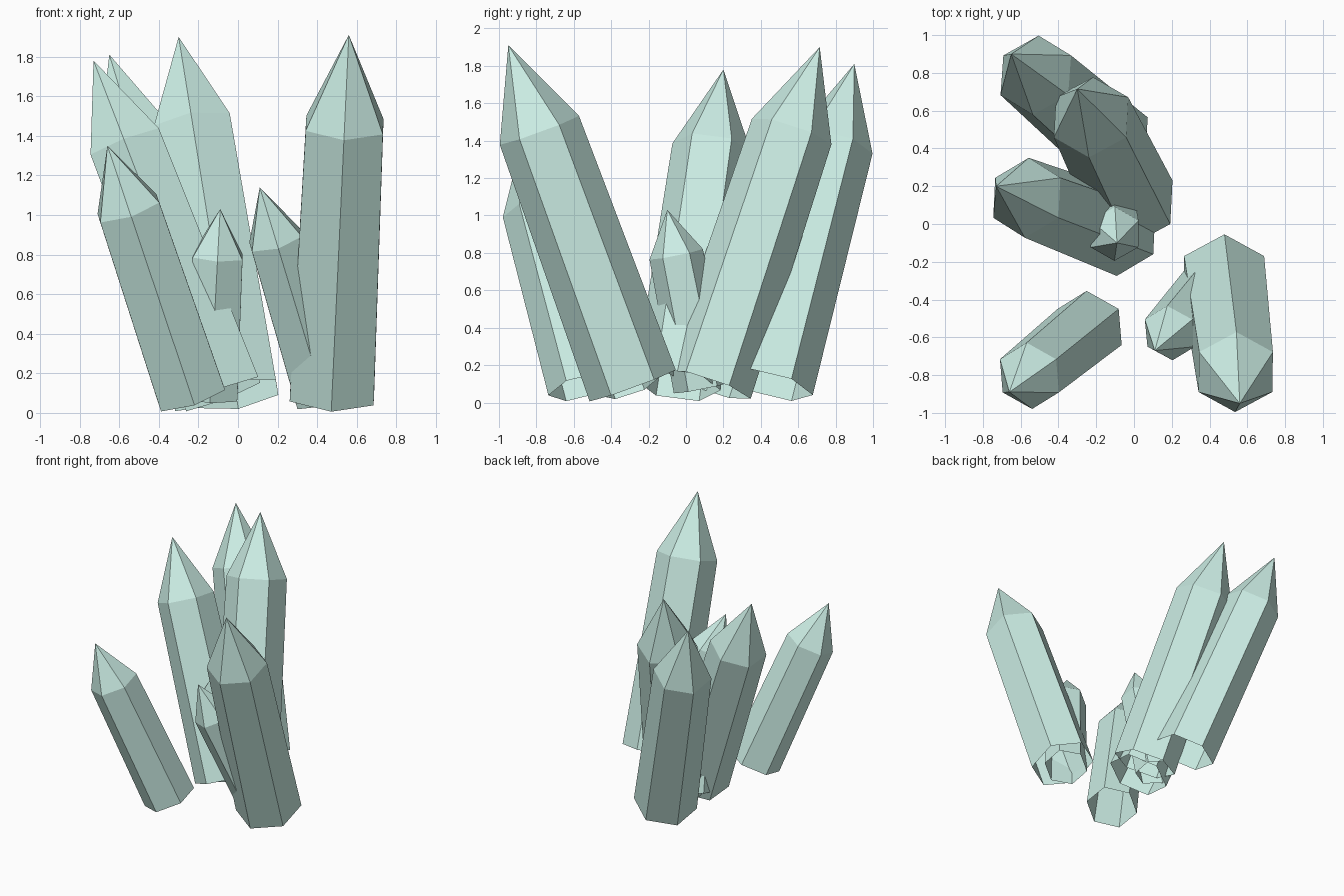
import bpy, math
from mathutils import Vector, Matrix

if "Cube" in bpy.data.objects:
    bpy.data.objects.remove(bpy.data.objects["Cube"])

mat = bpy.data.materials.new("pale_teal_crystal")
mat.diffuse_color = (0.6, 0.85, 0.78, 1)
mat.use_nodes = True
mat.node_tree.nodes["Principled BSDF"].inputs["Base Color"].default_value = mat.diffuse_color


def crystal(name, base, tip, radius):
    """Six-sided, slightly tapered shard with an open foot and a pointed end."""
    base, tip = Vector(base), Vector(tip)
    axis = tip - base
    length = axis.length
    u = axis / length
    # tilt about x, then about y, so a corner always faces +y / -y
    rot = (Matrix.Rotation(math.atan2(u.x, u.z), 3, 'Y')
           @ Matrix.Rotation(-math.asin(u.y), 3, 'X'))
    verts = []
    for r, h in ((radius, 0), (radius * 0.92, length * 0.75)):
        for i in range(6):
            a = math.pi / 2 + i * math.pi / 3
            verts.append(base + rot @ Vector((r * math.cos(a), r * math.sin(a), h)))
    verts.append(tip)
    faces = []
    for i in range(6):
        j = (i + 1) % 6
        faces += [(i, j, 6 + j, 6 + i), (6 + i, 6 + j, 12)]
    mesh = bpy.data.meshes.new(name)
    mesh.from_pydata(verts, [], faces)
    mesh.materials.append(mat)
    obj = bpy.data.objects.new(name, mesh)
    bpy.context.collection.objects.link(obj)


# name, foot centre, tip, foot radius
crystal("front_right_tall_crystal", (0.475, -0.285, 0.09), (0.56, -0.95, 1.91), 0.245)
crystal("back_left_crystal", (-0.13, 0.45, 0.095), (-0.65, 0.90, 1.81), 0.235)
crystal("back_tall_crystal", (-0.01, 0.115, 0.095), (-0.30, 0.715, 1.90), 0.243)
crystal("left_crystal", (-0.08, -0.045, 0.095), (-0.73, 0.20, 1.78), 0.232)
crystal("front_left_crystal", (-0.235, -0.545, 0.085), (-0.66, -0.89, 1.35), 0.197)
crystal("small_centre_crystal", (-0.14, 0.09, 0.08), (-0.09, -0.10, 1.03), 0.158)
crystal("small_front_crystal", (0.43, -0.30, 0.085), (0.11, -0.67, 1.14), 0.165)
